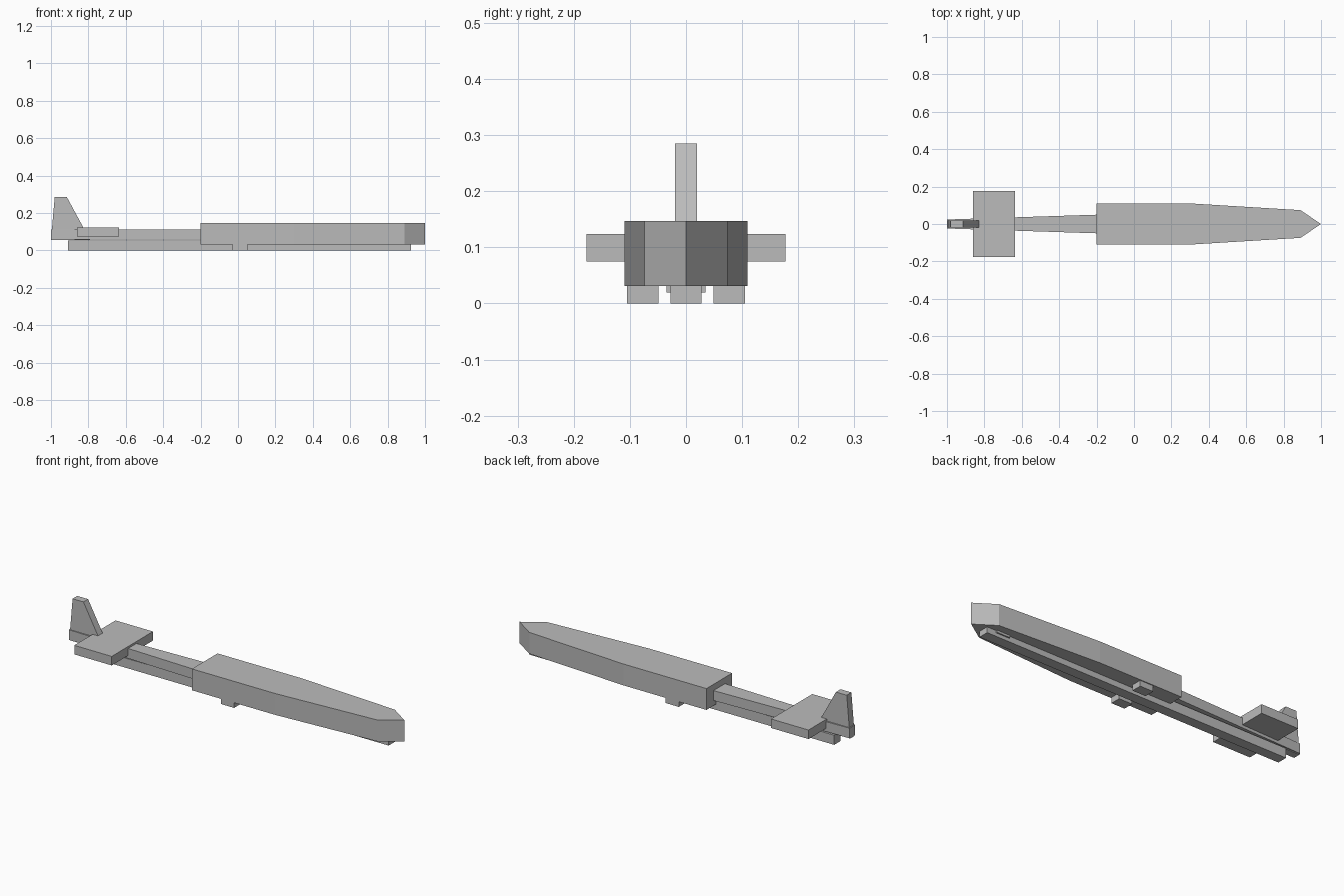
import bpy, bmesh
from mathutils import Vector

cube = bpy.data.objects.get("Cube")
if cube:
    bpy.data.objects.remove(cube, do_unlink=True)

grey = bpy.data.materials.new("plain_grey")
grey.use_nodes = True
colour = (0.5, 0.5, 0.5, 1)
grey.diffuse_color = colour
grey.node_tree.nodes["Principled BSDF"].inputs["Base Color"].default_value = colour


def prism(name, outline, axis, low, high):
    """Extrude a flat outline along z (plan outline) or y (side outline)."""
    bm = bmesh.new()
    place = (lambda a, b: (a, b, low)) if axis == "z" else (lambda a, b: (a, low, b))
    face = bm.faces.new([bm.verts.new(place(a, b)) for a, b in outline])
    top = bmesh.ops.extrude_face_region(bm, geom=[face])["geom"]
    shift = Vector((0, 0, high - low)) if axis == "z" else Vector((0, high - low, 0))
    bmesh.ops.translate(bm, vec=shift, verts=[g for g in top if isinstance(g, bmesh.types.BMVert)])
    bmesh.ops.recalc_face_normals(bm, faces=bm.faces)
    mesh = bpy.data.meshes.new(name)
    bm.to_mesh(mesh)
    bm.free()
    mesh.materials.append(grey)
    obj = bpy.data.objects.new(name, mesh)
    bpy.context.collection.objects.link(obj)


def symmetric(half):
    """Close a half plan outline by mirroring it across y = 0."""
    return half + [(x, -y) for x, y in reversed(half) if y]


def box(name, x, y, z):
    prism(name, [(x[0], y[0]), (x[1], y[0]), (x[1], y[1]), (x[0], y[1])], "z", *z)


# Main body with pointed nose, and tapering tail boom
prism("body", symmetric([(-0.2, 0.11), (0.3, 0.11), (0.89, 0.074), (1, 0)]), "z", 0.031, 0.147)
prism("tail_boom", symmetric([(-1, 0.024), (-0.19, 0.05)]), "z", 0.059, 0.113)

# Tail surfaces
prism("tail_fin", [(-1, 0.055), (-0.98, 0.285), (-0.915, 0.285), (-0.79, 0.055)], "y", -0.02, 0.02)
box("stabilizer", (-0.86, -0.635), (-0.177, 0.177), (0.075, 0.124))

# Underside parts
box("keel", (-0.91, 0.925), (-0.028, 0.028), (0, 0.052))
box("nose_pad", (0.79, 0.87), (-0.035, 0.035), (0.019, 0.04))
for name, side in (("left_foot", 1), ("right_foot", -1)):
    box(name, (-0.03, 0.05), sorted((0.049 * side, 0.105 * side)), (0, 0.04))
